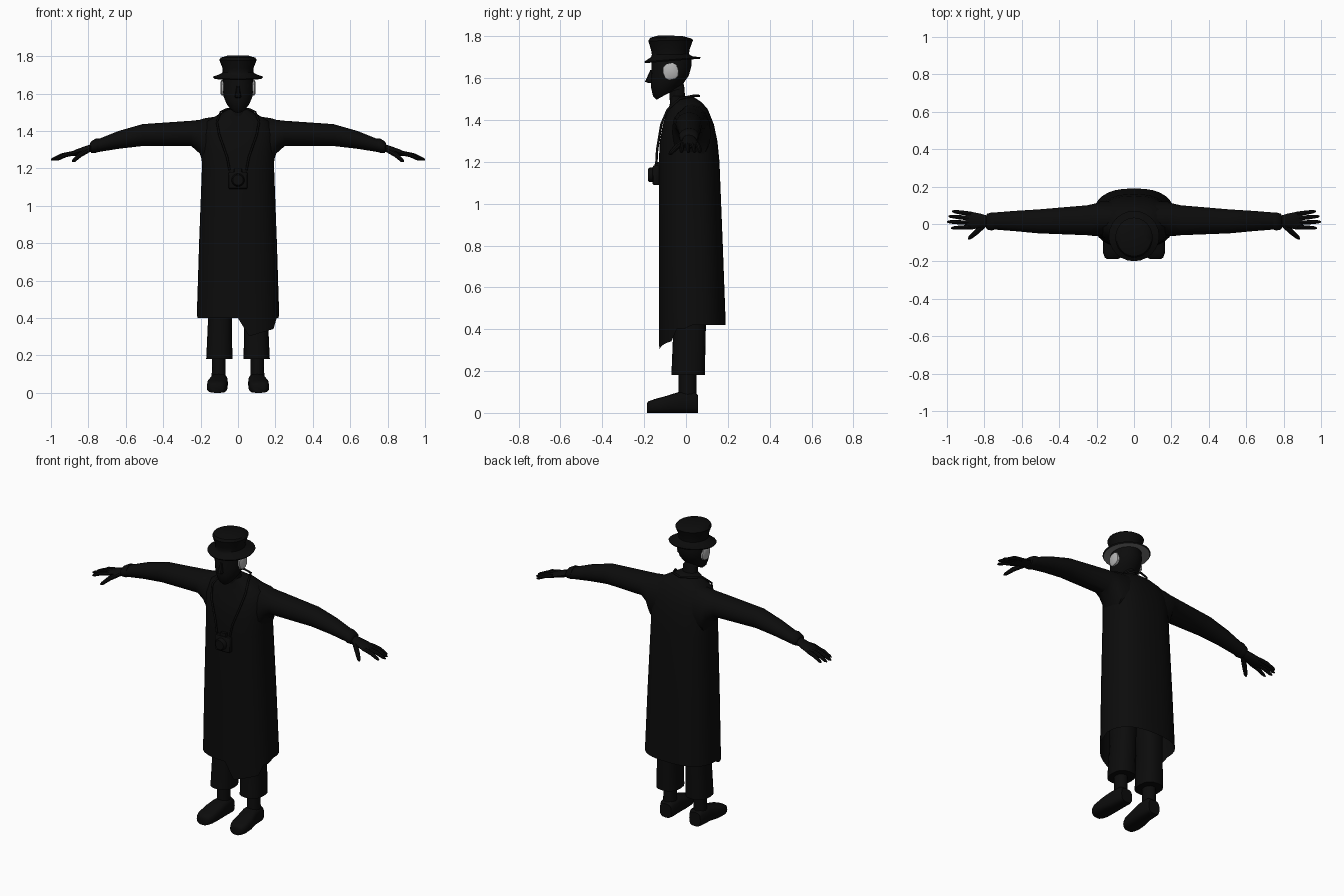
import bpy, bmesh, math
from mathutils import Vector as V


def material(name, value):
    m = bpy.data.materials.new(name)
    m.diffuse_color = (value, value, value, 1)
    return m


BLACK = material("black", 0.0035)
PALE = material("pale_grey", 0.45)
GREY = material("grey", 0.2)


def finish(ob, angle=40):
    bpy.ops.object.select_all(action='DESELECT')
    ob.select_set(True)
    bpy.context.view_layer.objects.active = ob
    bpy.ops.object.shade_smooth_by_angle(angle=math.radians(angle))
    return ob


def loft(name, rings, n=16, power=2.0, caps=(True, True), mirror=False, mats=(BLACK,), shape=None):
    """Skin closed rings; each ring is (centre, half axis u, half axis v)."""
    bm = bmesh.new()
    loops = []
    for c, u, v in rings:
        c, u, v = V(c), V(u), V(v)
        loop = []
        for i in range(n):
            a = 2 * math.pi * i / n
            ca, sa = math.cos(a), math.sin(a)
            p = (c + u * math.copysign(abs(ca) ** (2 / power), ca)
                 + v * math.copysign(abs(sa) ** (2 / power), sa))
            loop.append(bm.verts.new(p))
        loops.append(loop)
    for a, b in zip(loops, loops[1:]):
        for i in range(n):
            j = (i + 1) % n
            bm.faces.new((a[i], a[j], b[j], b[i]))
    if caps[0]:
        bm.faces.new(loops[0][::-1])
    if caps[1]:
        bm.faces.new(loops[-1])
    if shape:
        shape(bm, loops)
    bmesh.ops.recalc_face_normals(bm, faces=bm.faces[:])
    me = bpy.data.meshes.new(name)
    bm.to_mesh(me)
    bm.free()
    for m in mats:
        me.materials.append(m)
    ob = bpy.data.objects.new(name, me)
    bpy.context.collection.objects.link(ob)
    if mirror:
        ob.modifiers.new("mirror", 'MIRROR').use_mirror_merge = False
    return finish(ob)


def level(z, front, back, rx, x=0.0):
    """Horizontal ring between a front and a back y."""
    return ((x, (front + back) / 2, z), (rx, 0, 0), (0, (back - front) / 2, 0))


def tilted(front, back, rx):
    """Ring through a front and a back (y, z) point."""
    f, b = V((0, *front)), V((0, *back))
    return ((f + b) / 2, (rx, 0, 0), (b - f) / 2)


def across(x, y0, y1, z0, z1):
    """Ring facing sideways."""
    return ((x, (y0 + y1) / 2, (z0 + z1) / 2), (0, (y1 - y0) / 2, 0), (0, 0, (z1 - z0) / 2))


# Long coat, hollow below, with one front flap hanging lower
def hem(bm, loops):
    for v in loops[0]:
        if v.co.y < 0.02:
            x = v.co.x
            if x > 0.2:
                v.co.z = 0.40
            elif x > 0.02:
                v.co.z = 0.30 + max(0, x - 0.05) * 0.3
            else:
                v.co.z = 0.40


loft("coat", [level(0.42, -0.13, 0.19, 0.22), level(0.8, -0.13, 0.176, 0.208),
              level(1.2, -0.13, 0.16, 0.193), level(1.3, -0.125, 0.15, 0.195),
              level(1.38, -0.11, 0.133, 0.195), level(1.45, -0.085, 0.105, 0.17),
              level(1.485, -0.075, 0.075, 0.11), level(1.515, -0.07, 0.03, 0.055)],
     n=32, power=2.5, caps=(False, True), shape=hem)

# Sleeves
loft("sleeve", [across(0.10, -0.06, 0.12, 1.20, 1.48), across(0.18, -0.065, 0.12, 1.21, 1.468),
                across(0.205, -0.065, 0.11, 1.28, 1.46), across(0.25, -0.06, 0.10, 1.32, 1.455),
                across(0.51, -0.05, 0.078, 1.32, 1.437), across(0.64, -0.038, 0.07, 1.305, 1.40),
                across(0.765, -0.028, 0.06, 1.285, 1.35)], mirror=True)
loft("cuff", [across(0.745, -0.03, 0.062, 1.29, 1.362), across(0.76, -0.035, 0.062, 1.283, 1.36),
              across(0.785, -0.03, 0.055, 1.283, 1.345), across(0.79, -0.02, 0.045, 1.295, 1.335)],
     mirror=True)

# Hands
loft("palm", [across(0.77, -0.015, 0.04, 1.295, 1.335), across(0.82, -0.02, 0.055, 1.278, 1.318),
              across(0.87, -0.03, 0.065, 1.267, 1.30), across(0.90, -0.027, 0.062, 1.265, 1.285)],
     n=12, mirror=True)


def finger(name, base, tip, r):
    a, b = V(base), V(tip)
    d = (b - a).normalized()
    s = d.cross(V((0, 0, 1))).normalized()
    up = s.cross(d)
    mid = a.lerp(b, 0.5) + up * 0.006
    rings = [(p, s * q, up * q) for p, q in
             ((a, r), (mid, r), (a.lerp(b, 0.9), r * 0.75), (b, r * 0.3))]
    loft(name, rings, n=8, mirror=True)


for i, (y, tx, ty) in enumerate(((0.054, 0.972, 0.068), (0.03, 0.992, 0.042),
                                 (0.006, 1.0, 0.012), (-0.016, 0.978, -0.022))):
    finger(f"finger_{i + 1}", (0.87, y, 1.284), (tx, ty, 1.247), 0.0115)
finger("thumb", (0.80, -0.005, 1.298), (0.885, -0.08, 1.237), 0.014)

# Trousers, socks and shoes
loft("trouser_leg", [level(0.18, -0.07, 0.09, 0.07, 0.10), level(0.42, -0.06, 0.095, 0.063, 0.096),
                     level(0.75, -0.07, 0.10, 0.08, 0.09)], power=2.5, mirror=True)
loft("sock", [level(0.05, -0.035, 0.05, 0.038, 0.103), level(0.22, -0.035, 0.05, 0.036, 0.103)],
     n=12, mirror=True)


def slice_y(y, x, rx, top):
    return ((x, y, top / 2), (rx, 0, 0), (0, 0, top / 2))


loft("shoe", [slice_y(0.057, 0.10, 0.038, 0.085), slice_y(0.04, 0.10, 0.046, 0.10),
              slice_y(-0.035, 0.103, 0.048, 0.10), slice_y(-0.09, 0.11, 0.055, 0.082),
              slice_y(-0.15, 0.113, 0.054, 0.066), slice_y(-0.18, 0.114, 0.042, 0.055),
              slice_y(-0.187, 0.114, 0.03, 0.045)], power=3.2, mirror=True)

# Head, neck and nose
loft("head", [tilted((-0.075, 1.45), (0.0, 1.45), 0.048), tilted((-0.08, 1.535), (-0.008, 1.555), 0.045),
              tilted((-0.14, 1.497), (-0.012, 1.575), 0.042), tilted((-0.158, 1.515), (-0.003, 1.59), 0.062),
              tilted((-0.168, 1.56), (0.012, 1.61), 0.078), tilted((-0.168, 1.60), (0.02, 1.635), 0.084),
              tilted((-0.165, 1.64), (0.026, 1.66), 0.086), tilted((-0.165, 1.70), (0.025, 1.705), 0.08)],
     n=20)
loft("nose", [level(1.577, -0.18, -0.15, 0.012), level(1.583, -0.196, -0.15, 0.018),
              level(1.605, -0.186, -0.15, 0.013), level(1.64, -0.17, -0.15, 0.008)], n=8)

# Pale patches at the sides of the head
loft("side_patch", [((0.076, -0.073, 1.632), (0, 0.037, 0.008), (0, -0.008, 0.040)),
                    ((0.088, -0.073, 1.632), (0, 0.036, 0.008), (0, -0.008, 0.039)),
                    ((0.093, -0.071, 1.632), (0, 0.026, 0.006), (0, -0.006, 0.030))],
     n=10, power=2.6, mirror=True, mats=(PALE,))


# Hat: brim with grey underside, flared crown
def underside(bm, loops):
    lower = set(loops[0]) | set(loops[1])
    for f in bm.faces:
        if all(v in lower for v in f.verts) and len(f.verts) == 4:
            f.material_index = 1


loft("hat", [tilted((-0.15, 1.688), (0.015, 1.693), 0.08), tilted((-0.195, 1.672), (0.066, 1.693), 0.13),
             tilted((-0.199, 1.679), (0.07, 1.70), 0.135), tilted((-0.168, 1.70), (0.03, 1.705), 0.10),
             tilted((-0.163, 1.712), (0.014, 1.715), 0.082), tilted((-0.167, 1.735), (0.018, 1.74), 0.083),
             tilted((-0.18, 1.778), (0.034, 1.783), 0.10), tilted((-0.172, 1.793), (0.022, 1.791), 0.093),
             tilted((-0.13, 1.805), (-0.02, 1.802), 0.055)],
     n=24, caps=(False, True), mats=(BLACK, GREY), shape=underside)

# Camera hanging on the chest
loft("camera_body", [level(1.09, -0.155, -0.12, 0.046), level(1.095, -0.16, -0.12, 0.05),
                     level(1.175, -0.16, -0.12, 0.05), level(1.182, -0.155, -0.12, 0.046)],
     power=6)
loft("camera_top", [level(1.17, -0.152, -0.125, 0.025), level(1.2, -0.148, -0.128, 0.02)], n=8, power=5)
loft("camera_lens", [((0, y, 1.138), (r, 0, 0), (0, 0, r))
                     for y, r in ((-0.15, 0.036), (-0.175, 0.034), (-0.182, 0.028))])

# Neck strap
half = [(0.045, -0.142, 1.19), (0.058, -0.138, 1.26), (0.10, -0.118, 1.38),
        (0.113, -0.088, 1.45), (0.092, -0.03, 1.502), (0.06, 0.04, 1.517)]
path = half + [(0, 0.062, 1.515)] + [(-x, y, z) for x, y, z in reversed(half)]
curve = bpy.data.curves.new("strap", 'CURVE')
curve.dimensions = '3D'
curve.bevel_depth = 0.006
curve.bevel_resolution = 1
spline = curve.splines.new('POLY')
spline.points.add(len(path) - 1)
for point, co in zip(spline.points, path):
    point.co = (*co, 1)
curve.materials.append(BLACK)
bpy.context.collection.objects.link(bpy.data.objects.new("strap", curve))
